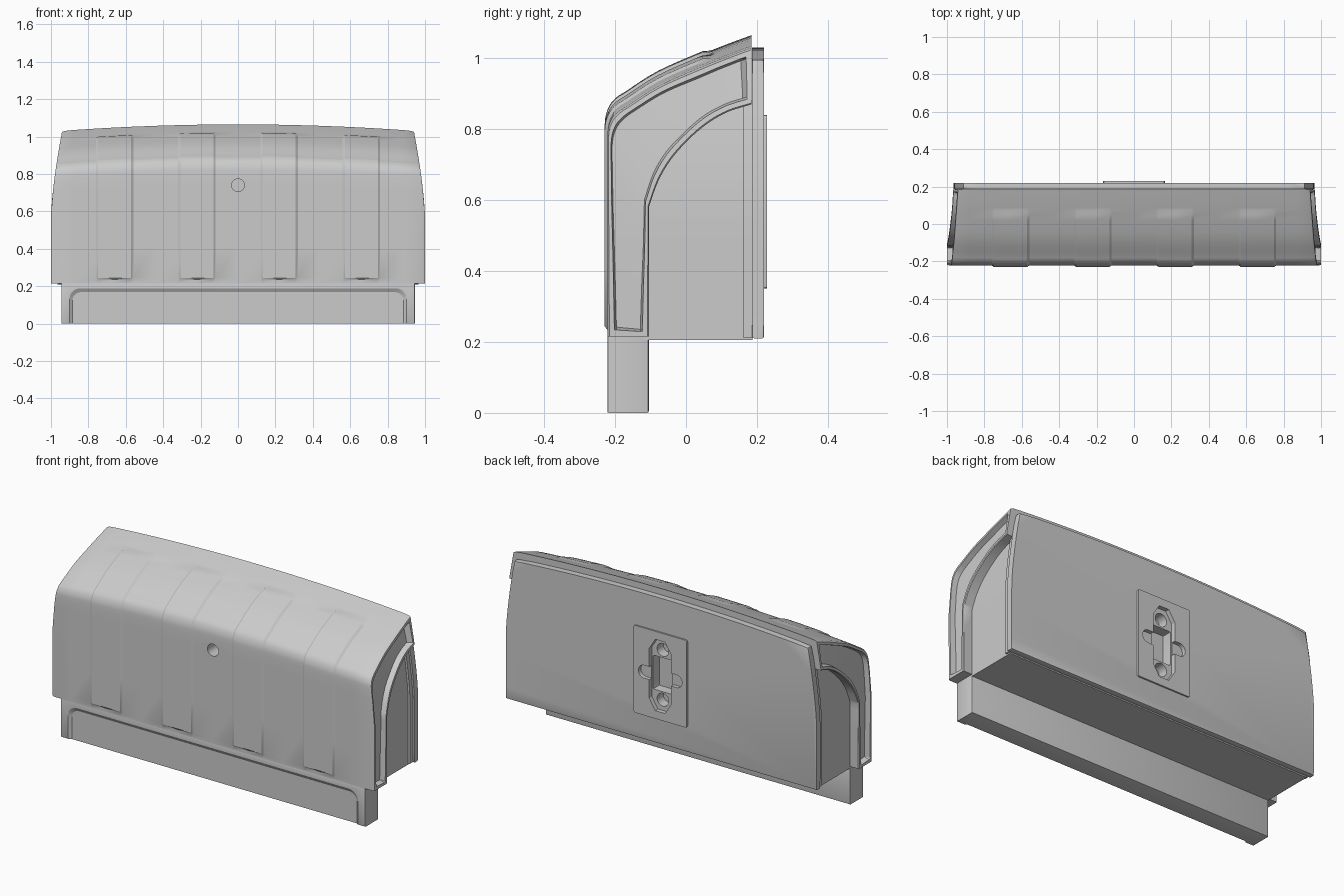
import bpy, bmesh, math
from mathutils import Vector

cube = bpy.data.objects.get("Cube")
if cube:
    bpy.data.objects.remove(cube, do_unlink=True)

grey = bpy.data.materials.new("light grey")
grey.use_nodes = True
colour = (0.6, 0.6, 0.6, 1)
grey.diffuse_color = colour
grey.node_tree.nodes["Principled BSDF"].inputs["Base Color"].default_value = colour


def clamp(v):
    return max(0.0, min(1.0, v))


def half_width(z):
    """Half width of the body, straight below and leaning in above."""
    return 1 - 0.06 * clamp((z - 0.56) / 0.47) ** 1.5


def finish(name, bm):
    bmesh.ops.recalc_face_normals(bm, faces=bm.faces)
    mesh = bpy.data.meshes.new(name)
    bm.to_mesh(mesh)
    bm.free()
    mesh.materials.append(grey)
    obj = bpy.data.objects.new(name, mesh)
    bpy.context.collection.objects.link(obj)
    return obj


def slab(name, outline, y0, y1, bevel=0, back=None):
    """Prism from an (x, z) outline, optionally changing to a second one."""
    bm = bmesh.new()
    a = [bm.verts.new((x, y0, z)) for x, z in outline]
    b = [bm.verts.new((x, y1, z)) for x, z in back or outline]
    caps = [bm.faces.new(a), bm.faces.new(b)]
    for i in range(len(a)):
        bm.faces.new((a[i - 1], a[i], b[i], b[i - 1]))
    if bevel:
        edges = {e for f in caps for e in f.edges}
        bmesh.ops.bevel(bm, geom=list(edges), offset=bevel, segments=2,
                        profile=0.5, affect='EDGES')
    return finish(name, bm)


def body_outline(inset, z0, z1, crown=0.0):
    top = z1 - crown
    side = [(half_width(z0 + (top - z0) * i / 12) - inset, z0 + (top - z0) * i / 12)
            for i in range(13)]
    edge = side[-1][0]
    arch = [(edge * s / 10, z1 - crown * (s / 10) ** 2) for s in range(9, -10, -1)]
    return side + arch + [(-x, z) for x, z in reversed(side)]


def round_rect(cz, hw, hh, r, n=8):
    pts = []
    for q, (sx, sz) in enumerate(((1, 1), (-1, 1), (-1, -1), (1, -1))):
        for k in range(n + 1):
            a = math.pi / 2 * (q + k / n)
            pts.append((sx * (hw - r) + r * math.cos(a), cz + sz * (hh - r) + r * math.sin(a)))
    return pts


def cut(targets, cutter):
    cutter.hide_render = True
    for obj in targets:
        mod = obj.modifiers.new("cut", 'BOOLEAN')
        mod.operation = 'DIFFERENCE'
        mod.solver = 'EXACT'
        mod.object = cutter
        bpy.context.view_layer.objects.active = obj
        bpy.ops.object.modifier_apply(modifier=mod.name)
    bpy.data.objects.remove(cutter, do_unlink=True)


def spline(points, n):
    """Smooth curve through the points, sampled n + 1 times."""
    p = [Vector(q) for q in points]
    p = [2 * p[0] - p[1]] + p + [2 * p[-1] - p[-2]]
    out = []
    for i in range(n + 1):
        u = i / n * (len(points) - 1)
        k = min(int(u), len(points) - 2)
        t = u - k
        a, b, c, d = p[k:k + 4]
        out.append(0.5 * (2 * b + (c - a) * t + (2 * a - 5 * b + 4 * c - d) * t * t
                          + (3 * b - a - 3 * c + d) * t ** 3))
    return out


# Side paths (y, z): roof line and inner arch line, paired row by row
LOW, FRONT, INNER = 0.215, -0.222, -0.105
rows = [(Vector((FRONT, LOW + 0.585 * f)), Vector((INNER, LOW + 0.365 * f)))
        for f in (0, 0.035, 0.05, 0.35, 0.65, 0.9)]
roof = spline([(FRONT, 0.8), (-0.219, 0.835), (-0.208, 0.865), (-0.19, 0.885), (-0.165, 0.901),
               (-0.075, 0.958), (0.05, 1.013), (0.12, 1.041), (0.185, 1.065)], 32)
arch = spline([(INNER, 0.58), (-0.075, 0.66), (-0.03, 0.73), (0.04, 0.80),
               (0.11, 0.845), (0.185, 0.87)], 32)
rows += list(zip(roof, arch))

# Side columns: (from inner edge?, distance, depth); None means channel floor
side_columns = [(0, 0, 0.012), (0, 0.006, 0), (0, 0.02, 0), (0, 0.026, None),
                (1, 0.024, None), (1, 0.018, 0), (1, 0.004, 0), (1, 0, 0.004), (1, 0, 0.056)]
# Roof columns: (x, raised rib?)
roof_columns = [(-0.88, 0), (-0.44, 0), (0, 0), (0.44, 0), (0.88, 0)]
for centre in (-0.66, -0.22, 0.22, 0.66):
    roof_columns += [(centre + d, abs(d) < 0.095) for d in (-0.1, -0.088, 0, 0.088, 0.1)]
roof_columns.sort()


def side_point(row, sign, column):
    from_inner, dist, depth = column
    outer, inner = rows[row]
    if depth is None:
        depth = 0.03 if 1 < row < len(rows) - 2 else 0
    outer = outer - Vector((0, 0.035 * clamp((outer.y - 0.58) / 0.3)))
    length = (inner - outer).length
    t = 1 - dist / length if from_inner else dist / length
    y, z = outer.lerp(inner, t)
    return (sign * (half_width(z) - depth), y, z)


def roof_point(row, x, raised):
    outer = rows[row][0]
    if raised and row > 1 and outer.x < 0.062:
        tangent = rows[row + 1][0] - rows[row - 1][0]
        outer = outer + Vector((-tangent.y, tangent.x)).normalized() * 0.008
    drop = 0.035 * (x / 0.95) ** 2 * clamp((outer.y - 0.58) / 0.3)
    return (x, outer.x, outer.y - drop)


# Outer shell: front, roof and channelled sides as one closed tube
bm = bmesh.new()
rings = []
for r in range(len(rows)):
    pts = [side_point(r, -1, c) for c in reversed(side_columns)]
    pts += [roof_point(r, x, up) for x, up in roof_columns]
    pts += [side_point(r, 1, c) for c in side_columns]
    rings.append([bm.verts.new(p) for p in pts])
for a, b in zip(rings, rings[1:]):
    for j in range(len(a)):
        bm.faces.new((a[j - 1], a[j], b[j], b[j - 1]))
bm.faces.new(rings[0])
bm.faces.new(rings[-1])
shell = finish("outer_shell", bm)
cut([shell], slab("lock_cutter", round_rect(0.74, 0.034, 0.034, 0.034), -0.3, -0.13))

# Inner body, seal rib and rear panel
core = slab("inner_body", body_outline(0.055, 0.205, 0.88), -0.12, 0.187)
rib = slab("seal_rib", body_outline(0.044, 0.212, 0.88), 0.16, 0.188)
panel = slab("rear_panel", body_outline(0.035, 0.21, 1.03, 0.035), 0.186, 0.22, 0.006)

# Latch plate with its pockets
MID = 0.595
plate = slab("latch_plate", round_rect(MID, 0.165, 0.245, 0.01, 3), 0.215, 0.229)
hexagon = [(0.068, 0.14), (0.03, 0.2), (-0.03, 0.2), (-0.068, 0.14),
           (-0.068, -0.14), (-0.03, -0.2), (0.03, -0.2), (0.068, -0.14)]
backs = [panel, plate, core, rib]
cut(backs, slab("pocket_cutter", [(x, MID + z) for x, z in hexagon], 0.205, 0.3))
cut(backs, slab("wing_cutter", round_rect(MID, 0.135, 0.036, 0.035), 0.207, 0.3))
cut(backs, slab("well_cutter", round_rect(MID, 0.06, 0.095, 0.006, 2), 0.15, 0.3))
for side in (-1, 1):
    cut(backs, slab("hole_cutter", round_rect(MID + side * 0.14, 0.036, 0.036, 0.036), 0.15, 0.3))

# Lower sill with a sunken front panel
sill = slab("lower_sill", [(0.945, 0), (0.945, 0.22), (-0.945, 0.22), (-0.945, 0)],
            FRONT, INNER, 0.005)
cut([sill], slab("sill_cutter", round_rect(0, 0.903, 0.19, 0.06), FRONT - 0.001, FRONT + 0.012,
                 back=round_rect(0, 0.885, 0.168, 0.045)))

# Smooth shading with crisp edges
bpy.ops.object.select_all(action='DESELECT')
for obj in (shell, core, rib, panel, plate, sill):
    obj.select_set(True)
bpy.context.view_layer.objects.active = shell
bpy.ops.object.shade_smooth_by_angle(angle=math.radians(30))
